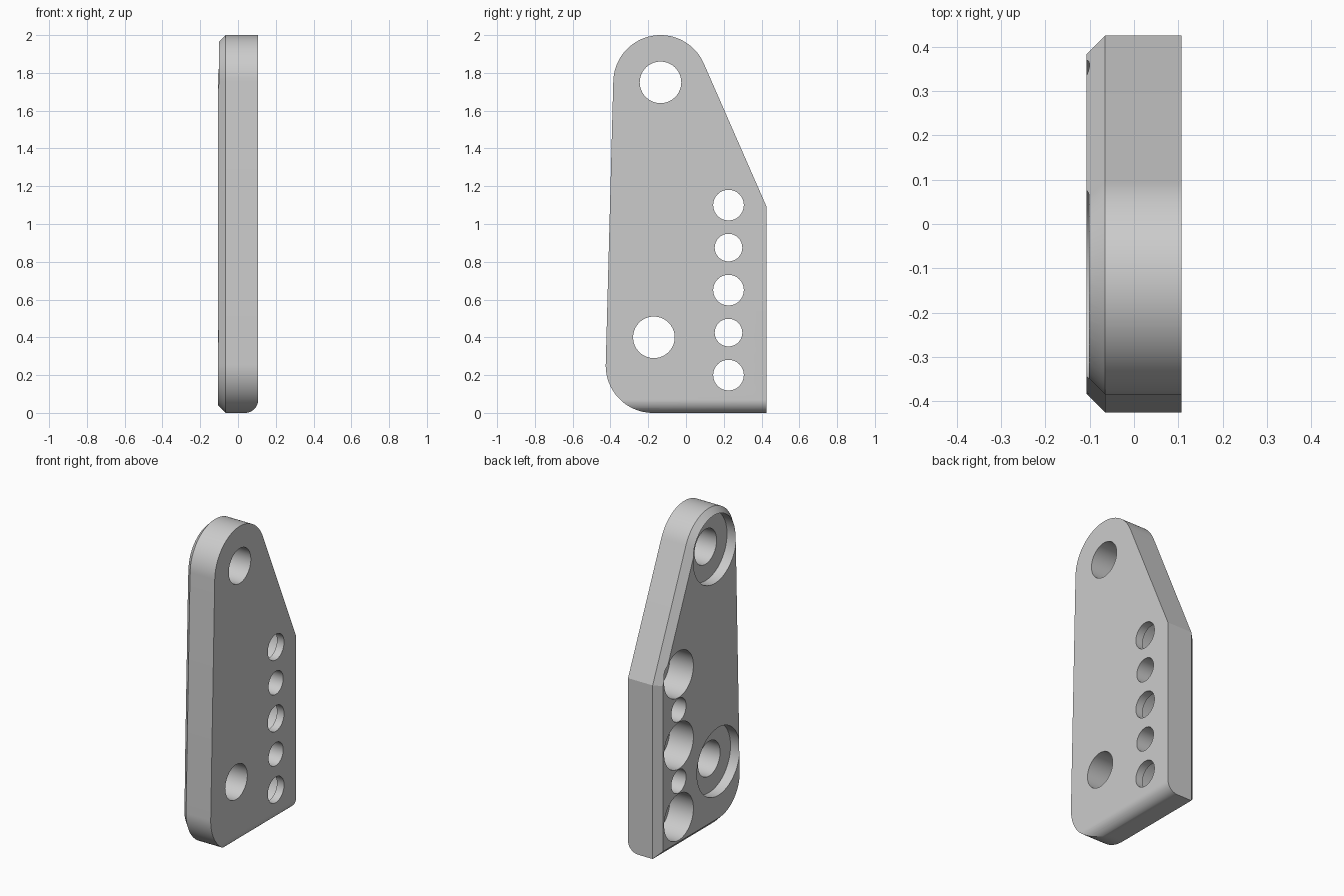
import bpy, bmesh, math
from mathutils import Vector

cube = bpy.data.objects.get("Cube")
if cube:
    bpy.data.objects.remove(cube, do_unlink=True)

HALF = 0.107        # half the plate thickness
SIDE = 0.425        # half the plate depth
CHAMFER = 0.042
FILLET = 0.07
RADIUS = 0.25       # rounded corners of the outline
TOP = Vector((-0.135, 1.75))
LOW = Vector((-0.175, 0.25))
CORNER = Vector((SIDE, 1.095))


def arc(centre, radius, start, end, steps):
    angles = [start + (end - start) * i / steps for i in range(steps + 1)]
    return [(centre[0] + radius * math.cos(a), centre[1] + radius * math.sin(a)) for a in angles]


def outline(inset):
    """Plate outline in y and z, moved inward by inset."""
    to_corner = CORNER - TOP
    slope = math.atan2(to_corner.y, to_corner.x) + math.acos(RADIUS / to_corner.length)
    lean = math.pi - math.atan2(TOP.x - LOW.x, TOP.y - LOW.y)
    y = SIDE - inset
    normal = Vector((math.cos(slope), math.sin(slope)))
    z = (normal.dot(CORNER) - inset - normal.x * y) / normal.y
    r = RADIUS - inset
    return ([(y, inset), (y, z)] + arc(TOP, r, slope, lean, 40)
            + arc(LOW, r, lean, 1.5 * math.pi, 28))


def loft(name, rings):
    """Solid through matching rings of 3D points."""
    bm = bmesh.new()
    loops = [[bm.verts.new(p) for p in ring] for ring in rings]
    n = len(loops[0])
    for a, b in zip(loops, loops[1:]):
        for i in range(n):
            j = (i + 1) % n
            bm.faces.new((a[i], a[j], b[j], b[i]))
    bm.faces.new(loops[0])
    bm.faces.new(loops[-1])
    bmesh.ops.recalc_face_normals(bm, faces=bm.faces)
    mesh = bpy.data.meshes.new(name)
    bm.to_mesh(mesh)
    bm.free()
    obj = bpy.data.objects.new(name, mesh)
    bpy.context.collection.objects.link(obj)
    return obj


def cut(target, cutter):
    cutter.hide_render = True
    mod = target.modifiers.new("cut", 'BOOLEAN')
    mod.operation = 'DIFFERENCE'
    mod.solver = 'EXACT'
    mod.object = cutter
    bpy.context.view_layer.objects.active = target
    bpy.ops.object.modifier_apply(modifier=mod.name)
    bpy.data.objects.remove(cutter, do_unlink=True)


def drill(target, y, z, radius, x_end):
    """Round hole from the -x face to x_end."""
    ring = arc((y, z), radius, 0, 2 * math.pi, 64)[:-1]
    cut(target, loft("drill", [[(x, *p) for p in ring] for x in (-0.3, x_end)]))


# Plate with one chamfered face
sections = ((HALF, 0), (CHAMFER - HALF, 0), (-HALF, CHAMFER))
plate = loft("mounting_plate", [[(x, *p) for p in outline(inset)] for x, inset in sections])

# Rounded bottom edge on the plain face
edge = arc((HALF - FILLET, FILLET), FILLET, 0, -math.pi / 2, 16)
edge += [(HALF - FILLET, -0.1), (HALF + 0.1, -0.1), (HALF + 0.1, FILLET)]
cut(plate, loft("edge_cutter", [[(x, y, z) for x, z in edge] for y in (-0.6, 0.6)]))

# Two large holes with shallow counterbores
for y, z in ((TOP.x, TOP.y), (-0.17, 0.4)):
    drill(plate, y, z, 0.11, 0.3)
    drill(plate, y, z, 0.214, 0.065 - HALF)

# Row of five holes, every other one with a deep counterbore
for i in range(5):
    z = 0.2 + 0.225 * i
    wide = i % 2 == 0
    drill(plate, 0.225, z, 0.081 if wide else 0.073, 0.3)
    if wide:
        drill(plate, 0.225, z, 0.146, 0.165 - HALF)

# Material
grey = bpy.data.materials.new("light_grey")
grey.use_nodes = True
colour = (0.6, 0.6, 0.6, 1)
grey.diffuse_color = colour
grey.node_tree.nodes["Principled BSDF"].inputs["Base Color"].default_value = colour
plate.data.materials.clear()
plate.data.materials.append(grey)

# Smooth curves, crisp edges
bpy.ops.object.select_all(action='DESELECT')
plate.select_set(True)
bpy.context.view_layer.objects.active = plate
bpy.ops.object.shade_smooth_by_angle(angle=math.radians(15))
